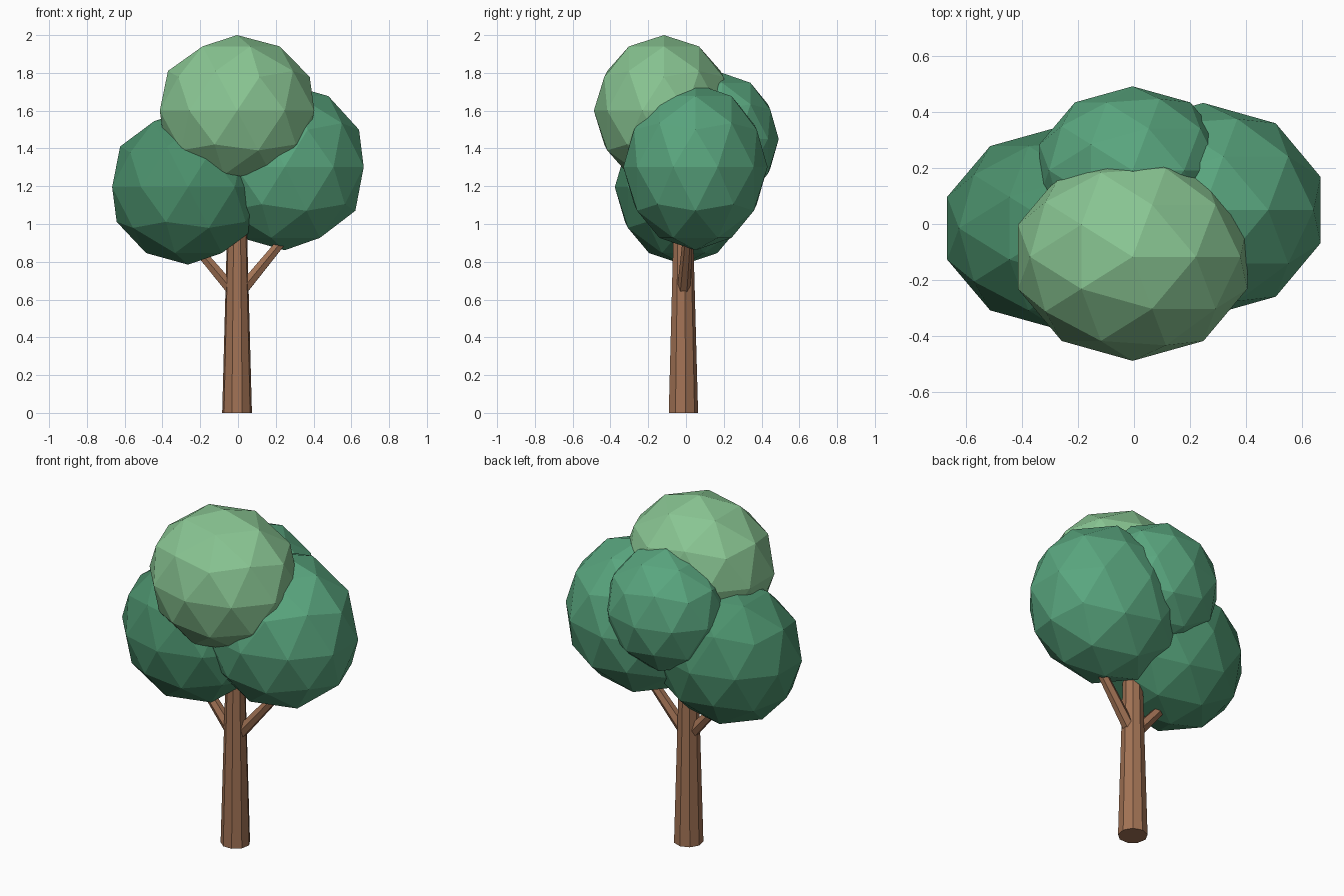
import bpy
from mathutils import Vector

if "Cube" in bpy.data.objects:
    bpy.data.objects.remove(bpy.data.objects["Cube"])


def material(name, color):
    mat = bpy.data.materials.new(name)
    mat.diffuse_color = (*color, 1)
    mat.use_nodes = True
    mat.node_tree.nodes["Principled BSDF"].inputs["Base Color"].default_value = mat.diffuse_color
    return mat


bark = material("bark", (0.36, 0.17, 0.09))
leaf_dark = material("leaf_dark", (0.07, 0.28, 0.15))
leaf_mid = material("leaf_mid", (0.10, 0.38, 0.21))
leaf_light = material("leaf_light", (0.25, 0.56, 0.29))


def tapered(name, start, end, r1, r2, sides):
    """Tapered flat-sided limb between two points."""
    a, b = Vector(start), Vector(end)
    d = b - a
    bpy.ops.mesh.primitive_cone_add(
        vertices=sides, radius1=r1, radius2=r2, depth=d.length,
        location=(a + b) / 2,
        rotation=Vector((0, 0, 1)).rotation_difference(d).to_euler())
    obj = bpy.context.object
    obj.name = name
    obj.data.materials.append(bark)


def foliage(name, center, radii, mat):
    """Low-poly leaf clump: a stretched icosphere."""
    bpy.ops.mesh.primitive_ico_sphere_add(subdivisions=2, radius=1, location=center)
    obj = bpy.context.object
    obj.name = name
    obj.scale = radii
    obj.data.materials.append(mat)


# Trunk and the two branches
tapered("trunk", (-0.005, -0.016, 0), (-0.005, -0.016, 1.1), 0.08, 0.05, 9)
tapered("branch_left", (-0.005, -0.015, 0.62), (-0.25, -0.01, 0.91), 0.036, 0.026, 6)
tapered("branch_right", (-0.005, -0.015, 0.62), (0.255, 0.01, 0.935), 0.036, 0.026, 6)

# Leaf clumps
foliage("foliage_left", (-0.265, -0.015, 1.195), (0.422, 0.362, 0.41), leaf_dark)
foliage("foliage_right", (0.247, 0.05, 1.302), (0.44, 0.382, 0.441), leaf_mid)
foliage("foliage_back", (-0.005, 0.191, 1.45), (0.35, 0.30, 0.35), leaf_mid)
foliage("foliage_top", (-0.005, -0.117, 1.60), (0.43, 0.371, 0.40), leaf_light)
